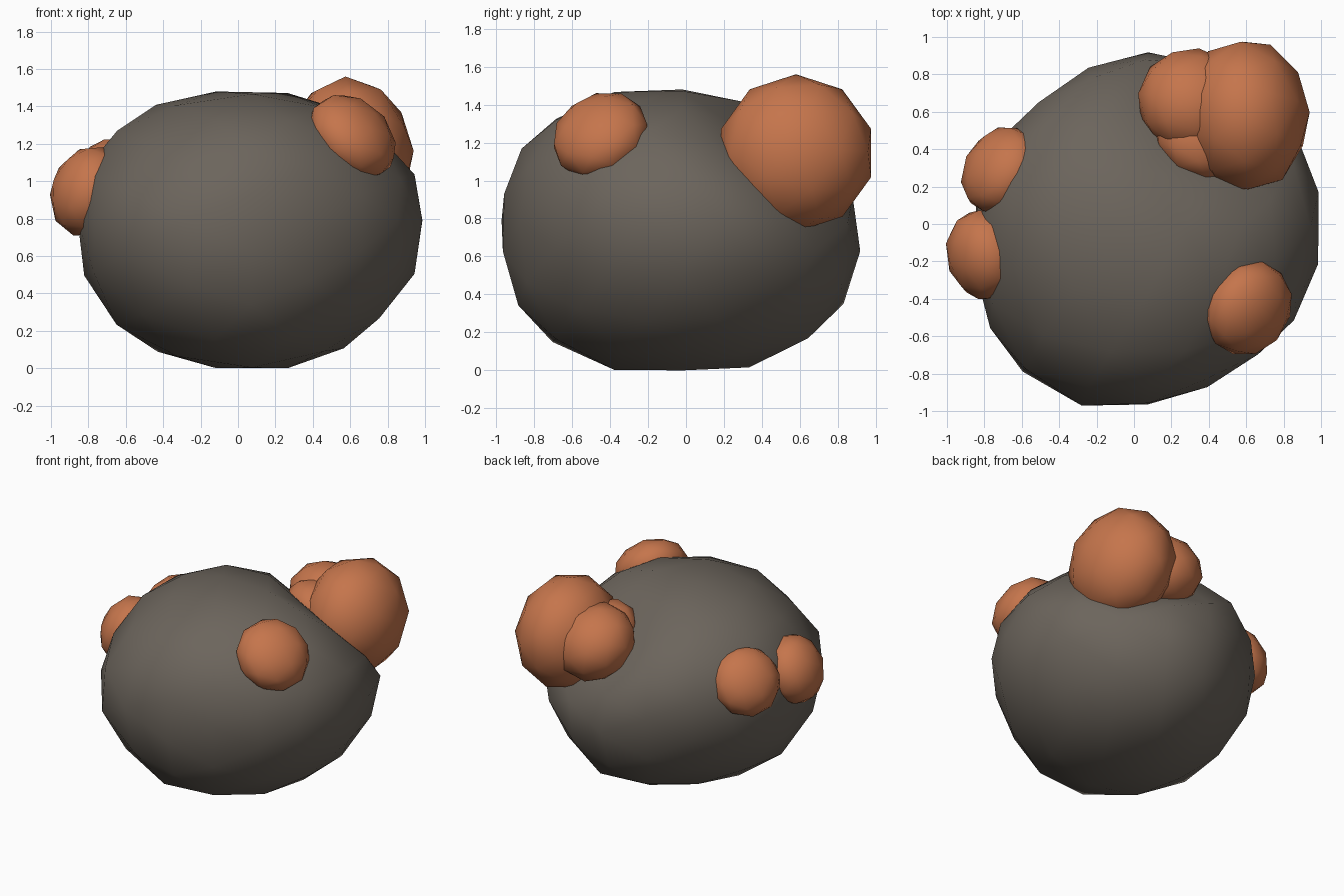
import bpy
import bmesh
from mathutils import Vector

cube = bpy.data.objects.get("Cube")
if cube:
    bpy.data.objects.remove(cube, do_unlink=True)


def make_material(name, colour):
    mat = bpy.data.materials.new(name)
    mat.use_nodes = True
    mat.diffuse_color = (*colour, 1)
    mat.node_tree.nodes["Principled BSDF"].inputs["Base Color"].default_value = (*colour, 1)
    return mat


stone = make_material("grey_brown_stone", (0.150, 0.130, 0.108))
rust = make_material("rust_orange", (0.56, 0.178, 0.072))

# Boulder: upright icosahedron, each edge cut in three, rounded to a ball
golden = (1 + 5 ** 0.5) / 2
bm = bmesh.new()
for a in (-1, 1):
    for b in (-golden, golden):
        for corner in ((a, 0, b), (0, b, a), (b, a, 0)):
            bm.verts.new(corner)
bmesh.ops.convex_hull(bm, input=bm.verts[:])
bmesh.ops.subdivide_edges(bm, edges=bm.edges[:], cuts=2, use_grid_fill=True)
bmesh.ops.triangulate(bm, faces=bm.faces[:])

# Flattened shoulder, gentle swellings and hollows, deeper lower half
shoulder = Vector((0.4, 0.7, 0.6)).normalized()
swellings = [  # direction, amount
    ((-0.6, -0.75, 0), 0.09),
    ((-0.73, 0, 0.65), 0.07),
    ((0, -0.6, 0.75), 0.07),
    ((-0.75, 0, -0.65), 0.05),
    ((0, 0.65, -0.73), 0.08),
    ((0, -0.65, -0.73), 0.08),
    ((-0.57, -0.57, -0.57), 0.05),
    ((0.45, -0.89, 0), -0.05),
    ((-0.55, 0.83, 0), -0.05),
    ((-0.5, 0.5, -0.7), -0.05),
]
for v in bm.verts:
    n = v.co.normalized()
    p = n - shoulder * max(0, n.dot(shoulder) - 0.76)
    p *= 1 + sum(a * max(0, n.dot(Vector(d).normalized())) ** 8 for d, a in swellings)
    height = 0.69 if p.z > 0 else 0.8
    v.co = (0.075 + 0.93 * p.x, -0.02 + 0.955 * p.y, max(0, 0.79 + height * p.z))
bmesh.ops.recalc_face_normals(bm, faces=bm.faces[:])
for face in bm.faces:
    face.smooth = True
mesh = bpy.data.meshes.new("boulder")
bm.to_mesh(mesh)
bm.free()
mesh.materials.append(stone)
bpy.context.collection.objects.link(bpy.data.objects.new("boulder", mesh))

# Growths: name, centre, outward direction, radius, thickness
growths = [
    ("large_growth", (0.595, 0.58, 1.145), (1, 0.05, 0.05), 0.415, 0.345),
    ("back_growth", (0.31, 0.655, 1.17), (0.2, 0.45, 0.8), 0.295, 0.26),
    ("inner_growth", (0.37, 0.49, 1.17), (0.3, 0.4, 0.85), 0.27, 0.19),
    ("front_growth", (0.61, -0.45, 1.235), (0.6, -0.35, 0.65), 0.265, 0.19),
    ("lower_side_growth", (-0.8, -0.165, 0.945), (-0.85, -0.2, 0.3), 0.25, 0.2),
    ("upper_side_growth", (-0.71, 0.29, 1.0), (-0.7, 0.45, 0.5), 0.25, 0.18),
]
for name, centre, outward, radius, thickness in growths:
    turn = Vector(outward).to_track_quat("Z", "Y").to_euler()
    bpy.ops.mesh.primitive_ico_sphere_add(subdivisions=2, radius=1, location=centre, rotation=turn)
    growth = bpy.context.object
    growth.name = name
    growth.scale = (radius, radius, thickness)
    growth.data.materials.append(rust)
    bpy.ops.object.shade_smooth()
